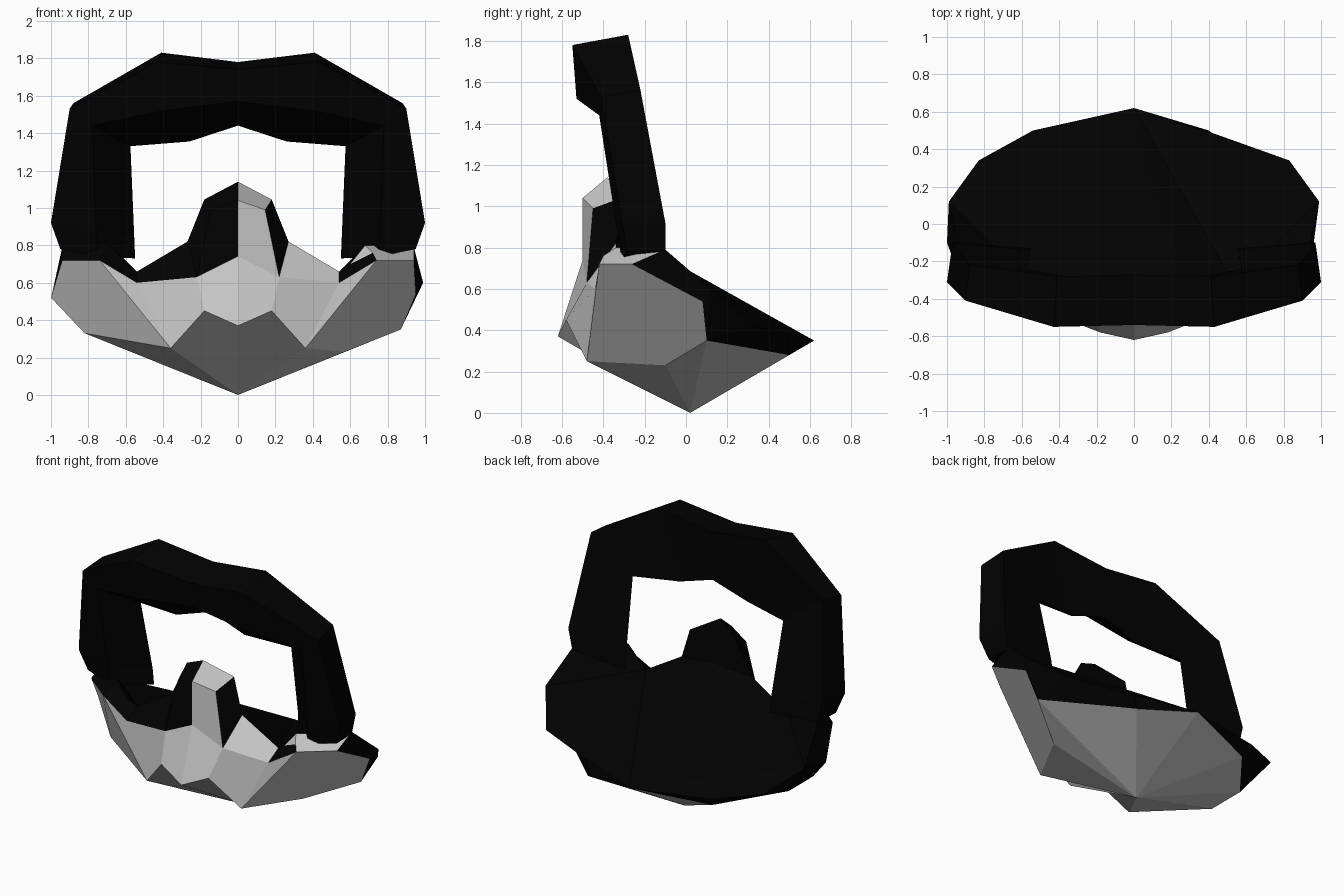
import bpy
import bmesh
from mathutils import Vector

cube = bpy.data.objects.get("Cube")
if cube:
    bpy.data.objects.remove(cube, do_unlink=True)


def make_material(name, rgb):
    mat = bpy.data.materials.new(name)
    mat.use_nodes = True
    colour = (*rgb, 1.0)
    mat.diffuse_color = colour
    bsdf = next(n for n in mat.node_tree.nodes if n.type == "BSDF_PRINCIPLED")
    bsdf.inputs["Base Color"].default_value = colour
    return mat


black = make_material("black", (0.0005, 0.0005, 0.0005))
grey = make_material("light grey", (0.56, 0.56, 0.56))
BLACK, GREY = 0, 1


def finish(name, bm):
    mesh = bpy.data.meshes.new(name)
    bm.to_mesh(mesh)
    bm.free()
    mesh.materials.append(black)
    mesh.materials.append(grey)
    obj = bpy.data.objects.new(name, mesh)
    bpy.context.collection.objects.link(obj)


# Corner points of the body's left half
left_corner = {
    "keel": (0, .02, 0),
    "chin": (0, -.62, .37),
    "chin_side": (.18, -.58, .45),
    "cheek": (.36, -.48, .25),
    "belly": (.57, -.1, .23),
    "hip": (.87, .1, .35),
    "heel": (.4, .5, .28),
    "tail": (0, .62, .35),
    "tail_side": (.41, .49, .38),
    "brow": (0, -.5, .74),
    "horn_foot": (.22, -.48, .63),
    "lip": (.54, -.44, .6),
    "lip_end": (.74, -.42, .72),
    "shoulder": (.94, -.26, .72),
    "flank": (.95, .08, .54),
    "rear_corner": (.83, .34, .42),
    "rim": (.99, .12, .6),
    "rim_top": (.94, -.1, .79),
    "wedge_top": (.72, -.4, .76),
    "peak": (.68, -.34, .8),
    "peak_foot": (.6, -.35, .7),
    "notch": (.54, -.33, .66),
    "horn_back_foot": (.27, -.34, .82),
    "horn_back": (0, -.3, .865),
    "horn_front": (0, -.5, 1.04),
    "horn_front_side": (.145, -.45, .99),
    "horn_top": (0, -.38, 1.14),
    "horn_top_side": (.18, -.3, 1.045),
}

# The right half mirrors the left apart from a few corners
right_corner = {key: (-x, y, z) for key, (x, y, z) in left_corner.items()}
right_corner.update({
    "belly": (-.82, -.22, .33),
    "hip": (-.82, .05, .33),
    "heel": (-.51, .44, .3),
    "tail_side": (-.54, .5, .37),
    "flank": (-1, -.1, .52),
    "rim": (-.99, .12, .56),
})


def panels(name, left_faces, right_faces, left_colour, right_colour,
           inside=(0, -.05, .45)):
    """Flat panels on both halves, turned away from an inside point."""
    bm = bmesh.new()
    for corner, faces, colour in ((left_corner, left_faces, left_colour),
                                  (right_corner, right_faces, right_colour)):
        for face in faces:
            f = bm.faces.new([bm.verts.new(corner[k]) for k in face.split()])
            f.material_index = colour
            f.normal_update()
            if f.normal.dot(f.calc_center_median() - Vector(inside)) < 0:
                f.normal_flip()
    bmesh.ops.remove_doubles(bm, verts=bm.verts, dist=0.0001)
    finish(name, bm)


# Faceted lower bowl
front = [
    "keel cheek chin_side chin",
    "chin chin_side horn_foot brow",
    "chin_side cheek lip horn_foot",
    "cheek lip_end lip",
    "keel belly cheek",
    "keel hip belly",
    "keel heel hip",
    "keel tail heel",
]
panels("bowl",
       front + ["cheek belly hip flank shoulder lip_end"],
       front + ["cheek belly flank shoulder lip_end"],
       GREY, GREY)

# Sloping back and side rim
back = [
    "shoulder flank rim rim_top",
    "flank hip rim",
    "hip rear_corner rim",
    "hip heel tail_side rear_corner",
    "tail tail_side heel",
    "tail rim tail_side",
    "tail_side rim rear_corner",
    "tail notch rim",
    "notch rim_top rim",
    "notch peak_foot peak rim_top",
    "tail horn_back_foot notch",
    "tail horn_back horn_back_foot",
]
panels("back_cover", back, back + ["belly hip flank"], BLACK, BLACK)

# Front ledge, pale on the left half only, with a dark wedge
ledge = [
    "horn_foot lip notch horn_back_foot",
    "lip_end shoulder rim_top peak wedge_top",
    "wedge_top peak peak_foot",
]
panels("front_ledge", ledge, ledge, GREY, BLACK)
wedge = ["lip lip_end wedge_top peak_foot notch"]
panels("ledge_wedge", wedge, wedge, BLACK, BLACK)

# Central horn
horn_core = (0, -.42, .85)
horn_front = [
    "brow horn_foot horn_front_side horn_front",
    "horn_front horn_front_side horn_top_side horn_top",
]
panels("horn_face", horn_front, horn_front, GREY, BLACK, horn_core)
horn_rear = [
    "horn_foot horn_back_foot horn_top_side horn_front_side",
    "horn_back horn_back_foot horn_top_side horn_top",
]
panels("horn_sides_and_back", horn_rear, horn_rear, BLACK, BLACK, horn_core)

# Handle sections from centre to foot: outer front, outer back, inner back, inner front
sections = [
    [(0, -.54, 1.74), (0, -.27, 1.78), (0, -.29, 1.44), (0, -.52, 1.57)],
    [(.43, -.55, 1.78), (.41, -.28, 1.83), (.26, -.3, 1.355), (.4, -.53, 1.52)],
    [(.9, -.41, 1.53), (.88, -.22, 1.56), (.575, -.24, 1.33), (.78, -.42, 1.44)],
    [(1, -.31, .92), (.97, -.1, .92), (.555, -.14, .85), (.76, -.33, .86)],
    [(.95, -.28, .78), (.94, -.1, .78), (.55, -.13, .73), (.75, -.31, .74)],
]
mirrored = [[(-x, y, z) for x, y, z in s] for s in sections[:0:-1]]
bm = bmesh.new()
loops = [[bm.verts.new(p) for p in s] for s in mirrored + sections]
for a, b in zip(loops, loops[1:]):
    for i in range(4):
        j = (i + 1) % 4
        bm.faces.new((a[i], a[j], b[j], b[i]))
bm.faces.new(loops[0])
bm.faces.new(loops[-1])
bmesh.ops.recalc_face_normals(bm, faces=bm.faces)
finish("handle", bm)
